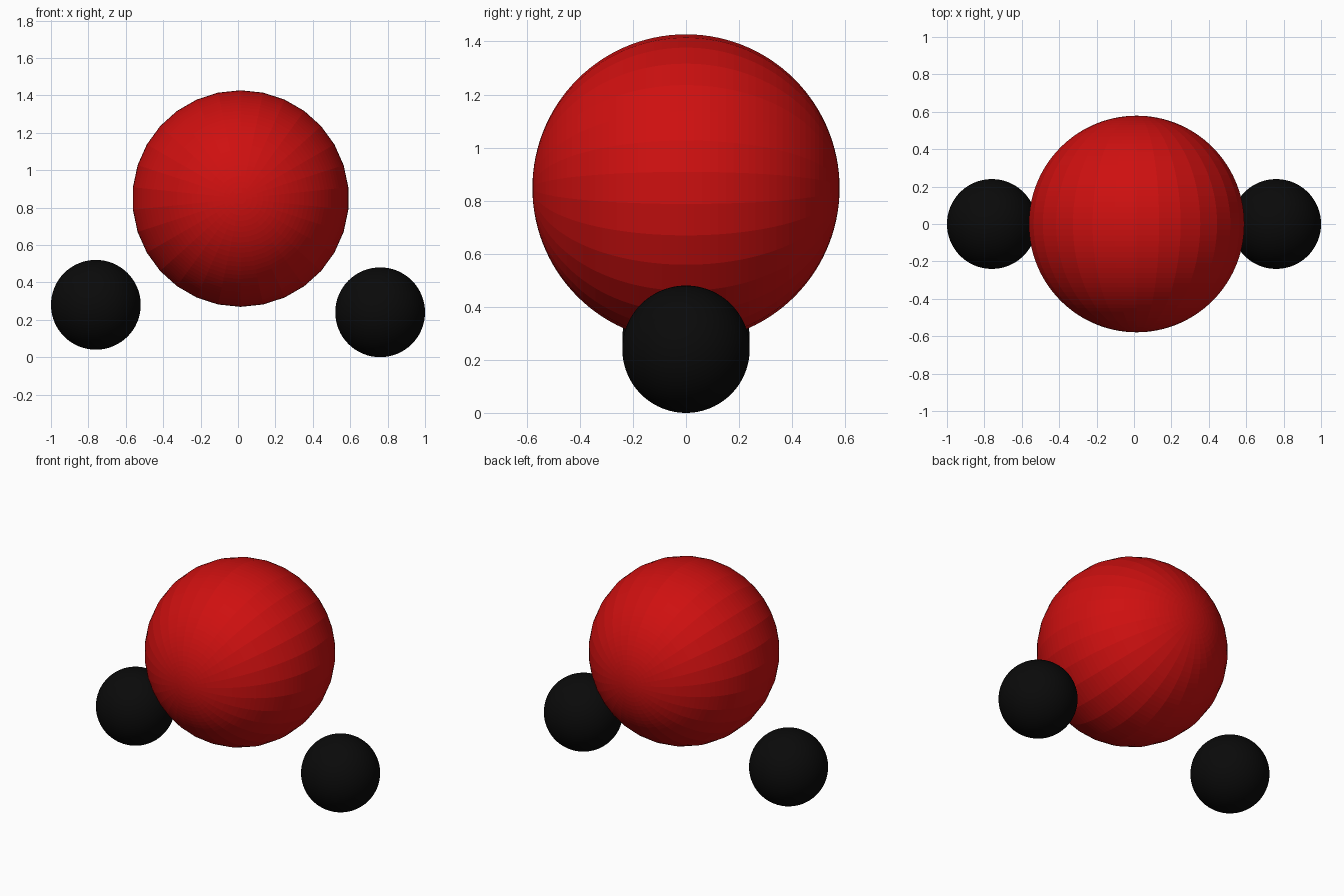
import bpy
from math import radians

if "Cube" in bpy.data.objects:
    bpy.data.objects.remove(bpy.data.objects["Cube"])


def material(name, rgb):
    mat = bpy.data.materials.new(name)
    mat.diffuse_color = (*rgb, 1.0)
    mat.use_nodes = True
    mat.node_tree.nodes["Principled BSDF"].inputs["Base Color"].default_value = mat.diffuse_color
    return mat


def ball(name, centre, radius, segments, rings, mat):
    # Poles point along y, so the facets fan out from the front and back
    bpy.ops.mesh.primitive_uv_sphere_add(
        segments=segments, ring_count=rings, radius=radius,
        location=centre, rotation=(radians(90), 0, 0))
    obj = bpy.context.object
    obj.name = name
    obj.data.materials.append(mat)
    return obj


red = material("red", (0.62, 0.005, 0.005))
black = material("black", (0.003, 0.003, 0.003))

# Large faceted central ball
ball("large_ball", (0.014, 0, 0.848), 0.579, 30, 60, red)

# Two small balls, the left one slightly higher
for name, x, z in (("left_ball", -0.76, 0.28), ("right_ball", 0.76, 0.24)):
    small = ball(name, (x, 0, z), 0.24, 64, 48, black)
    small.data.shade_smooth()
